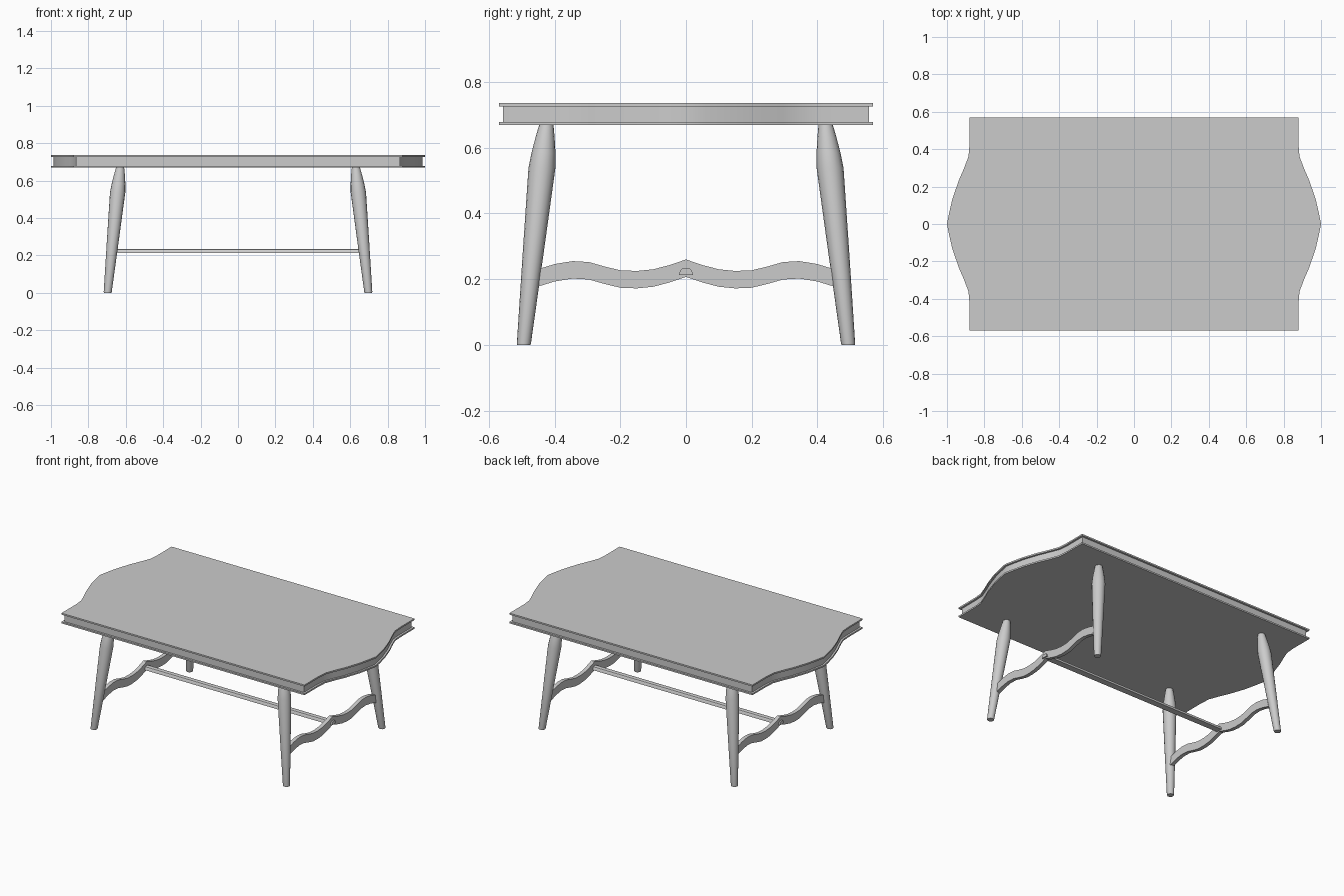
import bpy, bmesh, math
from mathutils import Vector

if "Cube" in bpy.data.objects:
    bpy.data.objects.remove(bpy.data.objects["Cube"])


def finish(name, bm, angle=30):
    bmesh.ops.recalc_face_normals(bm, faces=bm.faces)
    me = bpy.data.meshes.new(name)
    bm.to_mesh(me)
    bm.free()
    ob = bpy.data.objects.new(name, me)
    bpy.context.collection.objects.link(ob)
    bpy.ops.object.select_all(action='DESELECT')
    ob.select_set(True)
    bpy.context.view_layer.objects.active = ob
    bpy.ops.object.shade_smooth_by_angle(angle=math.radians(angle))
    return ob


def extrude(name, points, offset):
    bm = bmesh.new()
    face = bm.faces.new([bm.verts.new(p) for p in points])
    new = bmesh.ops.extrude_face_region(bm, geom=[face], use_keep_orig=True)
    verts = [g for g in new['geom'] if isinstance(g, bmesh.types.BMVert)]
    bmesh.ops.translate(bm, verts=verts, vec=offset)
    return finish(name, bm)


def tapered_leg(name, foot, head, profile, sides=16):
    axis = head - foot
    bm = bmesh.new()
    rings = []
    for t, r in profile:
        c = foot + axis * t
        rings.append([bm.verts.new((c.x + r * math.cos(a), c.y + r * math.sin(a), c.z))
                      for a in (2 * math.pi * i / sides for i in range(sides))])
    for lo, hi in zip(rings, rings[1:]):
        for i in range(sides):
            j = (i + 1) % sides
            bm.faces.new((lo[i], lo[j], hi[j], hi[i]))
    bm.faces.new(rings[0])
    bm.faces.new(rings[-1])
    return finish(name, bm, 40)


# Tabletop: two thin plates around a recessed core, with bowed ends
END = [(0.88, 0.57), (0.88, 0.42), (0.885, 0.36), (0.91, 0.295), (0.938, 0.23),
       (0.972, 0.13), (0.988, 0.06), (1.0, 0.0)]


def outline(inset, z):
    right = [(x - inset, y - (inset if i == 0 else 0)) for i, (x, y) in enumerate(END)]
    right += [(x, -y) for x, y in reversed(right[:-1])]
    left = [(-x, -y) for x, y in right]
    return [(x, y, z) for x, y in right + left]


extrude("top_plate", outline(0, 0.726), (0, 0, 0.010))
extrude("top_core", outline(0.013, 0.679), (0, 0, 0.047))
extrude("bottom_plate", outline(0, 0.669), (0, 0, 0.010))

# Four splayed turned legs
PROFILE = [(0, 0.020), (0.008, 0.0215), (0.40, 0.0315), (0.80, 0.041),
           (0.87, 0.0365), (0.94, 0.029), (0.98, 0.024), (1.0, 0.021)]
for sx, side in ((-1, "left"), (1, "right")):
    for sy, end in ((-1, "front"), (1, "back")):
        tapered_leg(f"{end}_{side}_leg", Vector((sx * 0.697, sy * 0.494, 0)),
                    Vector((sx * 0.63, sy * 0.425, 0.672)), PROFILE)

# Wavy end stretchers
WAVE = [(0, 0.260), (0.05, 0.243), (0.10, 0.230), (0.15, 0.225), (0.20, 0.227),
        (0.25, 0.239), (0.295, 0.252), (0.345, 0.255), (0.40, 0.246), (0.465, 0.226)]
wave = [(-y, z) for y, z in reversed(WAVE[1:])] + WAVE
for sx, side in ((-1, "left"), (1, "right")):
    x0 = sx * 0.673 - 0.0125
    bm = bmesh.new()
    sections = [[bm.verts.new(p) for p in ((x0, y, z), (x0 + 0.025, y, z),
                 (x0 + 0.025, y, z - 0.053), (x0, y, z - 0.053))] for y, z in wave]
    for a, b in zip(sections, sections[1:]):
        for i in range(4):
            j = (i + 1) % 4
            bm.faces.new((a[i], a[j], b[j], b[i]))
    bm.faces.new(sections[0])
    bm.faces.new(sections[-1])
    finish(f"{side}_stretcher", bm)

# Long centre stretcher with a domed section
DOME = [(-0.021, 0.212), (0.021, 0.212), (0.0195, 0.221), (0.014, 0.231),
        (0.010, 0.233), (-0.010, 0.233), (-0.014, 0.231), (-0.0195, 0.221)]
extrude("centre_stretcher", [(-0.695, y, z) for y, z in DOME], (1.39, 0, 0))
